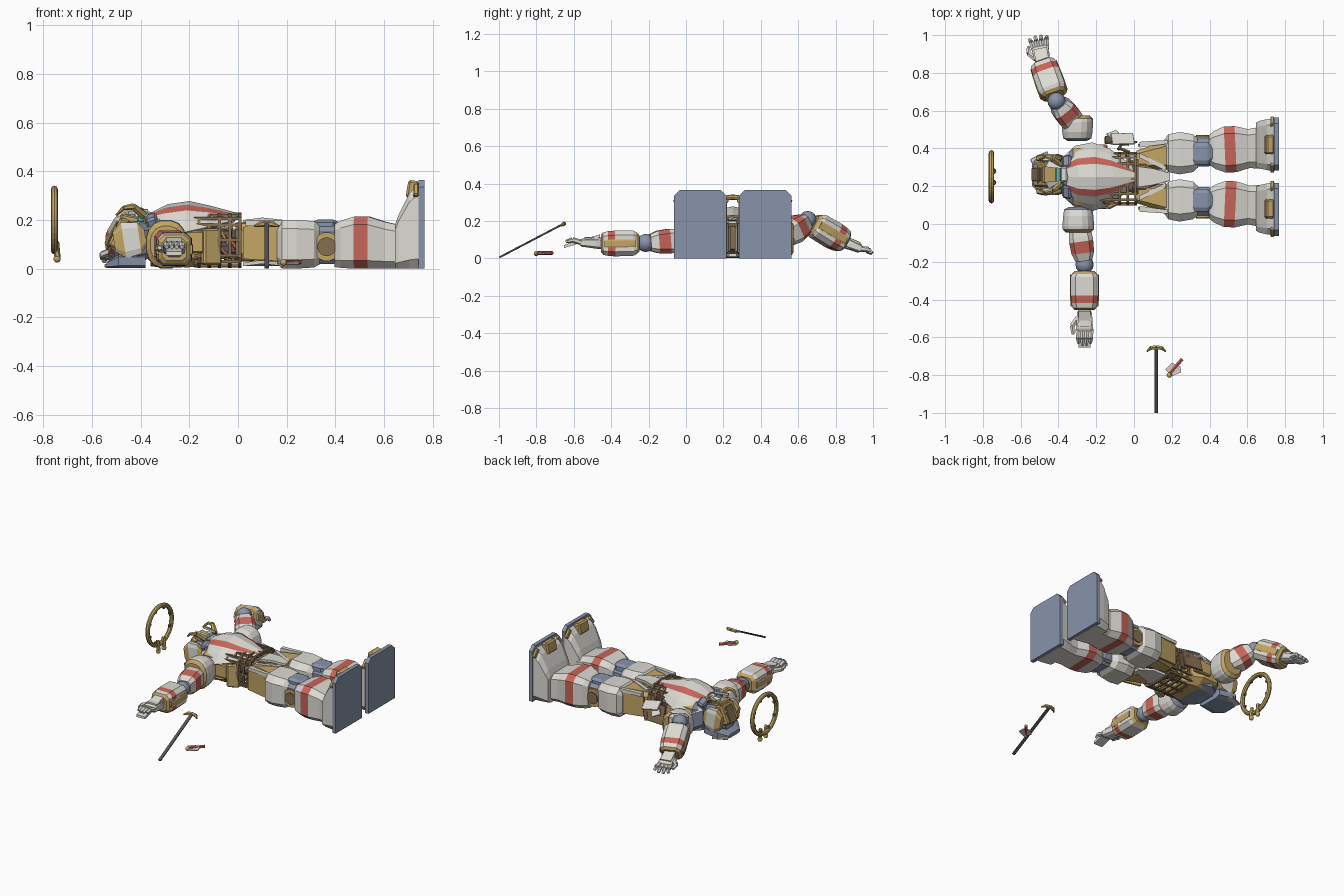
import bpy, bmesh, math, random
from mathutils import Vector, Matrix

if "Cube" in bpy.data.objects:
    bpy.data.objects.remove(bpy.data.objects["Cube"])

random.seed(4)
COL = dict(white=(.72, .70, .65), red=(.56, .13, .10), gold=(.55, .38, .13), blue=(.25, .29, .40),
           brown=(.24, .16, .08), dark=(.10, .09, .10), teal=(.15, .5, .45))
KEYS = list(COL)
for k in KEYS:
    bpy.data.materials.new(k).diffuse_color = (*COL[k], 1)
CY, HY = .25, .262  # body and head centre lines

def finish(name, bm, mat=None, smooth=False):
    bmesh.ops.recalc_face_normals(bm, faces=bm.faces)
    for f in bm.faces:
        f.smooth = smooth
        if mat:
            f.material_index = KEYS.index(mat)
    me = bpy.data.meshes.new(name)
    bm.to_mesh(me)
    for k in KEYS:
        me.materials.append(bpy.data.materials[k])
    ob = bpy.data.objects.new(name, me)
    bpy.context.collection.objects.link(ob)
    return ob

def loft(name, p0, p1, stations, mats, n=8, e=.5, up=(0, 0, 1)):
    """Rounded-box sections (t, half width, half height, lift) from p0 to p1, one colour per segment."""
    p0, p1 = Vector(p0), Vector(p1)
    d = p1 - p0
    side = d.cross(Vector(up)).normalized()
    u = side.cross(d).normalized()
    ang = [2 * math.pi * (i + .5) / n for i in range(n)]
    raw = [[math.copysign(abs(f(a)) ** e, f(a)) for f in (math.cos, math.sin)] for a in ang]
    m = max(x for x, _ in raw)
    mats = [mats] * (len(stations) - 1) if isinstance(mats, str) else mats
    bm = bmesh.new()
    rings = []
    for t, w, h, *o in stations:
        c = p0 + d * t + u * (o[0] if o else 0)
        rings.append([bm.verts.new(c + side * (x / m * w) + u * (y / m * h)) for x, y in raw])
    for k, (a, b) in enumerate(zip(rings, rings[1:])):
        for i in range(n):
            bm.faces.new((a[i], a[(i + 1) % n], b[(i + 1) % n], b[i])).material_index = KEYS.index(mats[k])
    bm.faces.new(rings[0]).material_index = KEYS.index(mats[0])
    bm.faces.new(rings[-1]).material_index = KEYS.index(mats[-1])
    return finish(name, bm)

def rod(name, a, b, r, mat, r2=None, n=6):
    steep = abs(a[2] - b[2]) > .7 * (Vector(a) - Vector(b)).length
    return loft(name, a, b, [(0, r, r), (1, r2 or r, r2 or r)], mat, n, 1, (1, 0, 0) if steep else (0, 0, 1))

def box(name, c, size, mat, rot=(0, 0, 0)):
    bm = bmesh.new()
    M = Matrix.Translation(c)
    for ax, r in zip('XYZ', rot):
        M = M @ Matrix.Rotation(math.radians(r), 4, ax)
    bmesh.ops.create_cube(bm, size=1, matrix=M @ Matrix.Diagonal((*size, 1)))
    bmesh.ops.bevel(bm, geom=bm.edges[:], offset=min(size) * .2, segments=1, affect='EDGES')
    return finish(name, bm, mat)

def ball(name, c, r, mat):
    bm = bmesh.new()
    bmesh.ops.create_uvsphere(bm, u_segments=16, v_segments=10, radius=r, matrix=Matrix.Translation(c))
    return finish(name, bm, mat, True)

def prism(name, pts, vec, mat):
    bm = bmesh.new()
    g = bmesh.ops.extrude_face_region(bm, geom=[bm.faces.new([bm.verts.new(p) for p in pts])])['geom']
    bmesh.ops.translate(bm, vec=vec, verts=[v for v in g if isinstance(v, bmesh.types.BMVert)])
    return finish(name, bm, mat)

# Legs, mirrored about the body axis
for s in (1, -1):
    Y = lambda o: CY + s * o
    loft('upper_hip', (.02, Y(.09), .11), (.19, Y(.115), .11), [(0, .05, .075), (.7, .07, .08), (1, .08, .08)], 'gold')
    loft('thigh', (.16, Y(.125), .1), (.34, Y(.125), .1),
         [(0, .07, .08), (.12, .10, .1), (.45, .112, .1), (.85, .10, .095), (1, .075, .08)], 'white')
    prism('hip_skirt', [(.02, Y(.16), .04), (.18, Y(.18), .03), (.18, Y(.18), .17), (.12, Y(.175), .195),
                        (.02, Y(.16), .17)], (0, s * .012, 0), 'gold')
    prism('skirt_edge', [(.03, Y(.155), .175), (.18, Y(.175), .175), (.18, Y(.195), .175), (.03, Y(.185), .175)],
          (0, 0, .022), 'white')
    prism('inner_skirt', [(.03, Y(.10), .185), (.17, Y(.03), .18), (.17, Y(.055), .18), (.03, Y(.125), .185)],
          (0, 0, .012), 'white')
    loft('knee', (.29, Y(.13), .1), (.44, Y(.13), .1), [(0, .06, .07), (.3, .075, .08), (.7, .075, .08), (1, .06, .07)], 'blue')
    loft('knee_cap', (.30, Y(.125), .17), (.42, Y(.125), .17), [(0, .045, .02), (.25, .06, .032), (.75, .06, .032), (1, .03, .02)], 'blue')
    rod('knee_hub', (.365, Y(.06), .09), (.365, Y(.215), .09), .058, 'gold', n=16)
    rod('knee_pin', (.365, Y(.21), .09), (.365, Y(.222), .09), .038, 'brown', n=16)
    loft('shin', (.40, Y(.14), .1), (.66, Y(.152), .1),
         [(0, .08, .088, -.005), (.1, .10, .097), (.31, .122, .107, .007), (.53, .122, .107, .007),
          (.8, .103, .096, -.004), (1, .11, .09, -.01)], ['white', 'white', 'red', 'white', 'white'], e=.42)
    # Foot with sole and gold toe cap
    loft('foot', (.645, Y(.17), .1), (.745, Y(.17), .1),
         [(0, .115, .09, -.01), (.15, .125, .11, .01), (.6, .135, .155, .055), (1, .14, .175, .075)], 'white', e=.3)
    prism('sole', [(.742, Y(.173) + a, b) for a, b in
                   ((-.14, 0), (.14, 0), (.14, .335), (.11, .365), (-.11, .365), (-.14, .335))], (.025, 0, 0), 'blue')
    box('toe_cap', (.717, Y(.17), .325), (.045, .10, .075), 'gold', (0, 10, 0))
    for k in (-1, 1):
        box('sole_trim', (.732, Y(.17) + k * .122, .32), (.02, .025, .06), 'gold', (k * 40, 0, 0))

# Pelvis
loft('pelvis', (-.01, CY, .11), (.13, CY, .11), [(0, .09, .08), (.5, .10, .08), (1, .05, .06)], 'brown')
for nm, z, w in (('front_loin_plate', .185, .055), ('rear_loin_plate', .01, .07)):
    prism(nm, [(.02, CY - w, z), (.02, CY + w, z), (.10, CY + w * .8, z + .01), (.19, CY + .02, z), (.19, CY - .02, z),
               (.10, CY - w * .8, z + .01)], (0, 0, .015), 'white')

# Open waist frame: hoops joined by stringers
def hoop_pt(x, i):
    c, q = math.cos(math.pi * i / 8), math.sin(math.pi * i / 8)
    return x, CY - .01 + .135 * math.copysign(abs(c) ** .55, c), .117 + .107 * math.copysign(abs(q) ** .55, q)

for i in range(16):
    rod('waist_stringer', hoop_pt(-.18, i), hoop_pt(.015, i), .006, 'brown', n=4)
    for j in range(5):
        if random.random() > .1:
            rod('waist_hoop', hoop_pt(-.16 + j * .042, i), hoop_pt(-.16 + j * .042, i + 1), .0065, 'brown', n=4)
rod('spine', (-.2, CY, .08), (.03, CY, .08), .03, 'dark', n=8)
for i in range(12):
    a = [random.uniform(-.14, .0), CY + random.uniform(-.09, .17), random.uniform(.04, .2)]
    b = [a[0] + random.uniform(-.08, .06), a[1] + random.uniform(-.04, .08), random.uniform(.03, .21)]
    rod('broken_pipe', a, b, .008, random.choice(['brown', 'gold', 'red']))
for c, size, rot, m in (((-.06, .45, .15), (.12, .07, .01), (-35, 8, 8), 'white'),
                        ((-.11, .475, .12), (.06, .04, .01), (-50, 0, 30), 'white'),
                        ((-.02, .43, .08), (.06, .012, .1), (0, 10, 10), 'brown'),
                        ((-.09, .44, .10), (.13, .012, .12), (15, 0, -5), 'brown'),
                        ((-.11, .11, .09), (.08, .04, .15), (0, 0, 25), 'gold')):
    box('torn_panel', c, size, m, rot)

# Torso body plus striped curved chest plate
loft('torso_core', (-.37, CY, .11), (-.14, CY, .11), [(0, .10, .07), (.2, .15, .1), (.7, .155, .105), (1, .12, .1)],
     ['blue', 'gold', 'gold'])
loft('back_plate', (-.36, CY, .04), (-.15, CY, .04), [(0, .09, .03), (.3, .14, .038), (1, .1, .03)], 'blue')
cols = [-1, -.8, -.58, -.38, 0, .38, .58, .8, 1]
bm = bmesh.new()
grid = [[bm.verts.new((x - .02 * abs(v), CY + v * w, zt - (zt - ze) * abs(v) ** 2.2)) for v in cols]
        for x, w, zt, ze in ((-.35, .11, .235, .16), (-.29, .165, .265, .14), (-.20, .182, .278, .15),
                             (-.11, .15, .258, .17), (.01, .06, .225, .20))]
for a, b in zip(grid, grid[1:]):
    for i in range(8):
        bm.faces.new((a[i], b[i], b[i + 1], a[i + 1])).material_index = KEYS.index('red' if i in (2, 5) else 'white')
chest = finish('chest_plate', bm)
sol = chest.modifiers.new('thickness', 'SOLIDIFY')
sol.thickness, sol.offset = .016, (-1 if chest.data.polygons[0].normal.z > 0 else 1)

# Head
rod('neck', (-.41, CY, .11), (-.33, CY, .11), .05, 'blue', n=10)
loft('skull', (-.51, HY, .11), (-.37, HY, .11), [(0, .05, .06), (.25, .075, .08), (.75, .085, .085), (1, .06, .07)], 'blue')
box('crown', (-.488, HY, .145), (.045, .13, .13), 'gold', (0, 24, 0))
box('crown_slab', (-.512, HY, .14), (.02, .07, .11), 'brown', (0, 24, 0))
box('face_plate', (-.43, HY, .2), (.11, .09, .03), 'gold', (0, 12, 0))
box('visor', (-.40, HY, .205), (.03, .10, .03), 'teal')
box('chin', (-.365, HY, .2), (.04, .08, .05), 'white', (0, -15, 0))
loft('nape_plate', (-.54, HY, .03), (-.38, HY, .03), [(0, .06, .012, -.015), (.3, .11, .028), (1, .09, .028)], 'blue')
box('nape_scrap', (-.48, .31, .012), (.1, .12, .014), 'white', (0, 0, 25))
for s in (1, -1):
    box('chest_vent', (-.2, CY + s * .155, .11), (.12, .03, .09), 'gold')
    box('collar', (-.35, CY + s * .075, .19), (.05, .07, .06), 'blue', (s * -20, -20, 0))
    loft('cheek', (-.51, HY + s * .088, .11), (-.38, HY + s * .088, .13),
         [(0, .015, .04), (.3, .022, .075), (.8, .02, .065), (1, .012, .03)], ['gold', 'white', 'gold'])
    horn = [(-.39, HY + s * .05, .22), (-.43, HY + s * .085, .255), (-.47, HY + s * .095, .25), (-.50, HY + s * .08, .22)]
    for k in range(3):
        rod('horn', horn[k], horn[k + 1], .016 - .004 * k, 'gold', .012 - .004 * k)
    prism('brow_fin', [(-.37, HY + s * .03, .23), (-.47, HY + s * .04, .235), (-.45, HY + s * .075, .22)], (0, 0, .015), 'white')

# Arms: shoulder, elbow, wrist and hand tip positions
def arm(tag, sh, out, el, wr, tip, spread):
    S, E, W, T = map(Vector, (sh, el, wr, tip))
    O = Vector((0, out, 0))
    loft(tag + '_shoulder', S - O * .075, S + O * .06, [(0, .05, .06), (.1, .075, .085), (.35, .08, .098), (.75, .084, .1),
         (.88, .082, .096), (1, .065, .075)], ['blue', 'white', 'white', 'white', 'gold'], n=16, e=.85)
    loft(tag + '_upper_arm', S, E, [(.15, .055, .055), (.35, .062, .064), (.45, .064, .066), (.72, .06, .06), (.9, .045, .045)],
         ['white', 'white', 'red', 'white'])
    ball(tag + '_elbow', E, .048, 'blue')
    loft(tag + '_forearm', E, W, [(.14, .05, .042), (.2, .065, .058), (.27, .073, .067), (.68, .073, .069), (.84, .07, .066),
         (.95, .064, .06), (1, .05, .045)], ['gold', 'white', 'white', 'red', 'white', 'gold'])
    d, h = W - E, T - W
    side = d.cross(Vector((0, 0, 1))).normalized()
    hs = h.cross(Vector((0, 0, 1))).normalized()
    up = hs.cross(h).normalized()
    for k in (-1, 1):
        loft(tag + '_forearm_trim', E + side * k * .07, W + side * k * .066,
             [(.22, .008, .02), (.5, .01, .022), (.92, .008, .02)], 'gold')
    loft(tag + '_palm', W, T, [(-.05, .03, .03), (.12, .04, .028), (.5, .045, .022), (.56, .042, .016)], 'white')
    loft(tag + '_hand_guard', W + up * .024, T + up * .024, [(0, .035, .008), (.45, .036, .007)], 'white')
    for k in range(4):
        o = (k - 1.5) * .023
        m = W + h * .76 + hs * (o * (1 + spread * .5)) + up * .012
        rod(tag + '_finger', W + h * .52 + hs * o, m, .0125, 'white')
        rod(tag + '_fingertip', m, W + h * (.97 - .06 * abs(k - 1.5)) + hs * o * (1 + spread), .0115, 'white', .008)
    b = W + h * .42 + hs * .065 * -out
    rod(tag + '_thumb', W + h * .2 + hs * .035 * -out, b, .013, 'white')
    rod(tag + '_thumb_tip', b, W + h * .65 + hs * .06 * -out, .012, 'white', .008)

arm('left', (-.30, .515, .105), 1, (-.41, .65, .205), (-.482, .85, .085), (-.51, 1.003, .02), .35)
arm('right', (-.295, .015, .1), -1, (-.262, -.215, .082), (-.262, -.455, .078), (-.262, -.655, .09), -.1)
prism('right_palm_plate', [(-.295, -.46, .112), (-.23, -.46, .112), (-.23, -.653, .055), (-.295, -.653, .055)], (0, 0, .016), 'white')

# Standing ring above the head
bpy.ops.mesh.primitive_torus_add(major_segments=32, minor_segments=8, major_radius=.127, minor_radius=.014,
                                 location=(-.755, CY, .2), rotation=(0, math.pi / 2, 0))
ring = bpy.context.object
ring.name = 'halo_ring'
ring.data.materials.append(bpy.data.materials['gold'])
for i in range(8):
    a = math.pi * (i + .5) / 4
    box('halo_stud', (-.755, CY + .112 * math.cos(a), .2 + .112 * math.sin(a)), (.016, .018, .018), 'brown')
for o in (-.03, .03):
    rod('halo_peg', (-.748, CY + o, .11), (-.742, CY + o, .045), .011, 'gold')
    ball('halo_knob', (-.744, CY + o, .04), .015, 'gold')

# Long hilted weapon and small dagger
loft('staff', (.118, -.998, .005), (.118, -.66, .182), [(0, .01, .005), (1, .01, .005)], 'dark')
for s in (1, -1):
    rod('staff_guard', (.118, -.652, .185), (.118 + s * .03, -.657, .182), .01, 'gold')
    rod('staff_guard_tip', (.118 + s * .03, -.657, .182), (.118 + s * .05, -.675, .175), .009, 'gold', .004)
rod('dagger_grip', (.19, -.79, .028), (.255, -.715, .028), .009, 'red')
ball('dagger_pommel', (.187, -.8, .026), .014, 'gold')
prism('dagger_scrap', [(.165, -.77, .022), (.2, -.805, .018), (.25, -.785, .02), (.245, -.755, .024), (.2, -.735, .024)],
      (0, 0, .007), 'white')

for m in bpy.data.materials:
    if m.users and not m.is_grease_pencil:
        m.use_nodes = True
        m.node_tree.nodes["Principled BSDF"].inputs["Base Color"].default_value = m.diffuse_color
